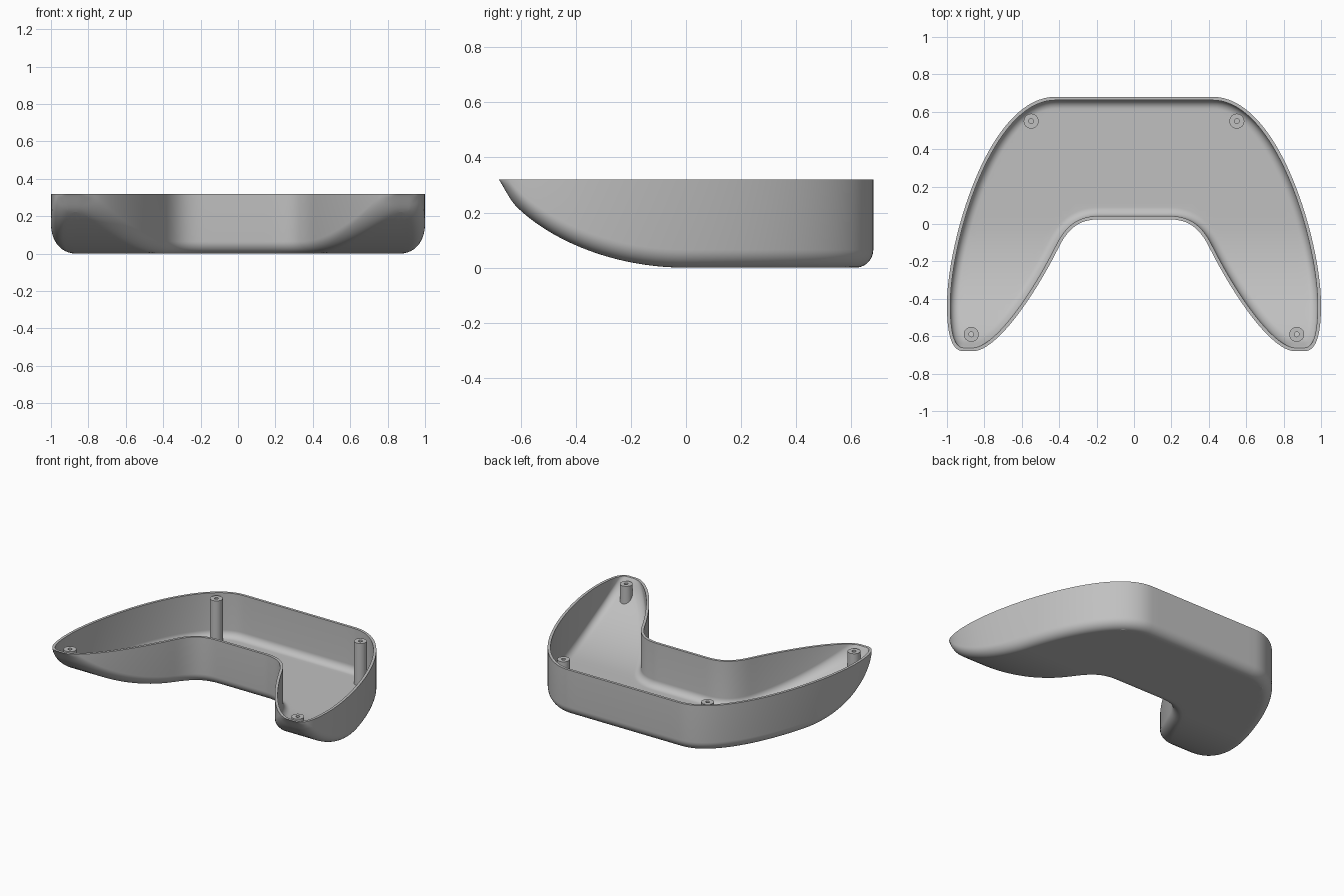
import bpy, bmesh, math
from mathutils import Vector
from mathutils.geometry import interpolate_bezier, delaunay_2d_cdt

if "Cube" in bpy.data.objects:
    bpy.data.objects.remove(bpy.data.objects["Cube"])

TOP, DEPTH = 0.32, 0.68          # rim height, half depth
WALL, FILLET = 0.018, 0.065      # wall thickness, bottom edge radius
POST_R, BORE_R, HOLE_R = 0.04, 0.027, 0.013
POSTS = [(s * x, y) for s in (1, -1) for x, y in ((0.55, 0.55), (0.87, -0.59))]

grey = bpy.data.materials.new("grey_plastic")
grey.use_nodes = True
colour = (0.53, 0.53, 0.53, 1)
grey.diffuse_color = colour
grey.node_tree.nodes["Principled BSDF"].inputs["Base Color"].default_value = colour


def floor_z(y, t=0.0):
    """Height of the underside, lifted by thickness t: flat, then sweeping up to the front."""
    u = min(1.0, max(0.0, -y / (DEPTH - t)))
    return TOP - (TOP - t) * (1 - u * u) ** 0.69


def finish(bm, name):
    bmesh.ops.remove_doubles(bm, verts=bm.verts[:], dist=0.0003)
    bmesh.ops.recalc_face_normals(bm, faces=bm.faces[:])
    mesh = bpy.data.meshes.new(name)
    bm.to_mesh(mesh)
    bm.free()
    mesh.materials.append(grey)
    ob = bpy.data.objects.new(name, mesh)
    bpy.context.collection.objects.link(ob)
    bpy.ops.object.select_all(action='DESELECT')
    ob.select_set(True)
    bpy.context.view_layer.objects.active = ob
    bpy.ops.object.shade_smooth_by_angle(angle=math.radians(40))


def bridge(bm, a, b):
    n = len(a)
    for i in range(n):
        j = (i + 1) % n
        bm.faces.new((a[i], a[j], b[j], b[i]))


def circle(cx, cy, r, n=24):
    return [Vector((cx + r * math.cos(i * math.tau / n), cy + r * math.sin(i * math.tau / n)))
            for i in range(n)]


# Outline: half as a chain of curves from back centre to front centre, then mirrored
CHAIN = [
    ((0, .68), (.14, .68), (.28, .68), (.42, .68), 8),
    ((.42, .68), (.78, .68), (1, -.1), (1, -.43), 36),
    ((1, -.43), (1, -.58), (.98, -.68), (.91, -.68), 18),
    ((.91, -.68), (.9, -.68), (.87, -.68), (.86, -.68), 4),
    ((.86, -.68), (.745, -.68), (.55, -.42), (.40, -.12), 28),
    ((.40, -.12), (.34, 0), (.27, .025), (.18, .025), 16),
    ((.18, .025), (.12, .025), (.06, .025), (0, .025), 5),
]
half = []
for a, b, c, d, n in CHAIN:
    pts = interpolate_bezier(Vector(a), Vector(b), Vector(c), Vector(d), n)
    half += [Vector((p[0], p[1])) for p in pts][:-1]
half.append(Vector((0, .025)))
outline = half + [Vector((-p.x, p.y)) for p in half[-2:0:-1]]


def inset(dist):
    res, n = [], len(outline)
    for i, p in enumerate(outline):
        t = (outline[(i + 1) % n] - outline[i - 1]).normalized()
        res.append(p + Vector((t.y, -t.x)) * dist)
    return res


# Floor triangulation with holes under the posts, shared by both skins
edge_ring = inset(FILLET)
flat, edges = [], []
for loop in [edge_ring] + [circle(x, y, BORE_R) for x, y in POSTS]:
    s, n = len(flat), len(loop)
    flat += loop
    edges += [(s + i, s + (i + 1) % n) for i in range(n)]
STEP = 0.035
grid = [Vector((i * STEP, j * STEP)) for i in range(-28, 29) for j in range(-19, 19)]
border = flat[:]
flat += [g for g in grid
         if min((g - p).length for p in border) > 0.014
         and all((g - Vector(c)).length > BORE_R for c in POSTS)]
floor_verts, _, floor_tris = delaunay_2d_cdt(flat, edges, [], 2, 1e-6)[:3]


def skin(bm, t):
    """One skin of the tray at thickness t; returns its rim loop."""
    radius = FILLET - t
    rim = [bm.verts.new((p.x, p.y, TOP)) for p in inset(t)]
    previous = rim
    steps = 10
    for k in range(steps + 1):
        a = k / steps * math.pi / 2
        ring = []
        for p in inset(t + radius * (1 - math.cos(a))):
            base = floor_z(p.y, t)
            ring.append(bm.verts.new((p.x, p.y, base + min(radius, TOP - base) * (1 - math.sin(a)))))
        bridge(bm, previous, ring)
        previous = ring
    vs = [bm.verts.new((p.x, p.y, floor_z(p.y, t))) for p in floor_verts]
    for tri in floor_tris:
        bm.faces.new([vs[i] for i in tri])
    bmesh.ops.delete(bm, geom=[v for v in vs if not v.link_faces], context='VERTS')
    return rim


# Tray: outer skin, inner skin and the flat rim between them
bm = bmesh.new()
outer_rim = skin(bm, 0.0)
inner_rim = skin(bm, WALL)
bridge(bm, outer_rim, inner_rim)
finish(bm, "tray_shell")

# Screw posts: hollow, bored wide from below, feet following the floor
POST_TOP, BORE_TOP = 0.31, 0.27
for number, (x, y) in enumerate(POSTS):
    bm = bmesh.new()
    rings = []
    for r, z in ((POST_R, None), (POST_R, POST_TOP), (HOLE_R, POST_TOP),
                 (HOLE_R, BORE_TOP), (BORE_R, BORE_TOP), (BORE_R, None)):
        lift = 0.006 if r == POST_R else 0.0
        rings.append([bm.verts.new((p.x, p.y, floor_z(p.y) + lift if z is None else z))
                      for p in circle(x, y, r)])
    for i, ring in enumerate(rings):
        bridge(bm, ring, rings[(i + 1) % len(rings)])
    side = "left" if x > 0 else "right"
    finish(bm, ("back_" if y > 0 else "front_") + side + "_screw_post")
